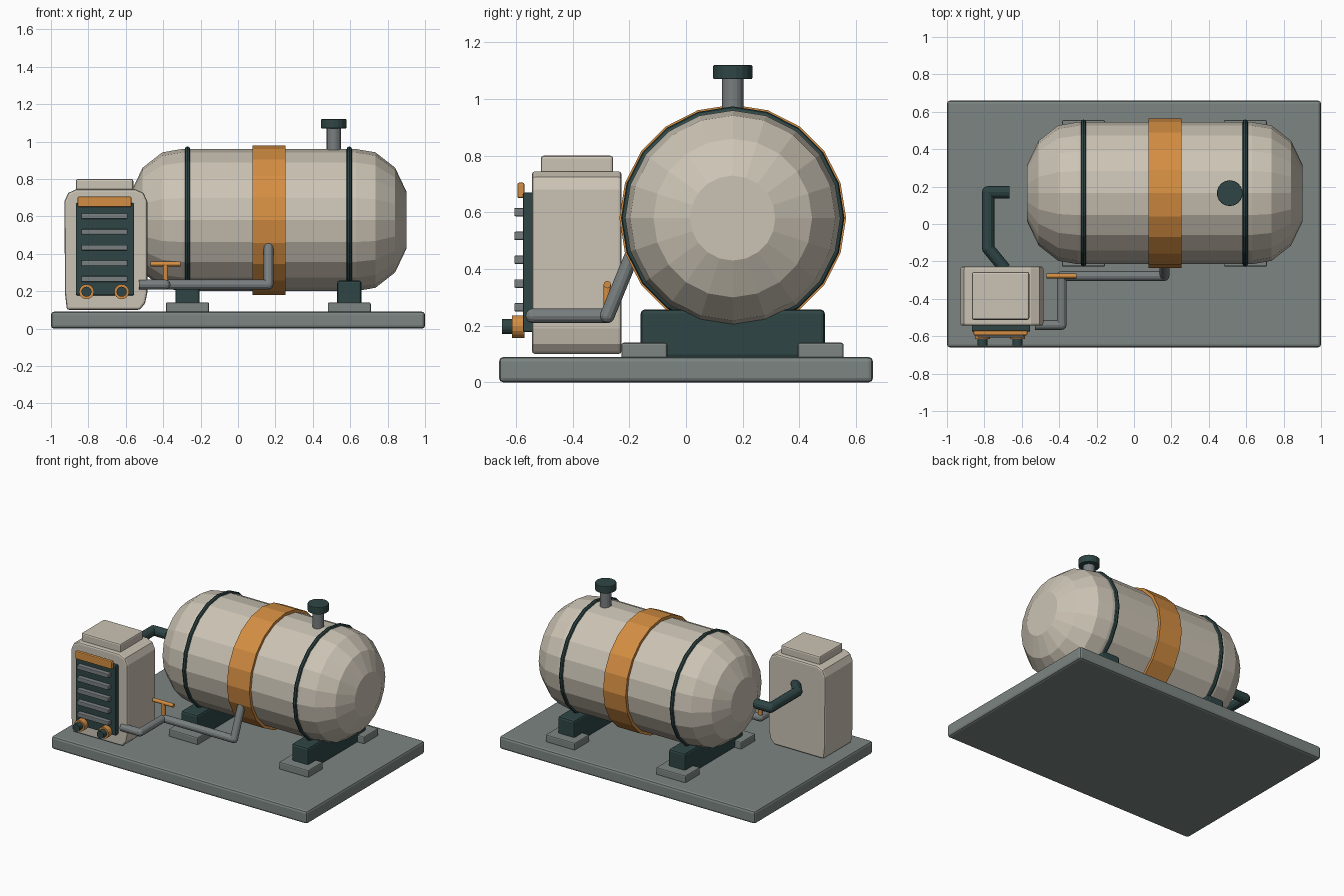
import bpy, bmesh, math
from mathutils import Vector, Matrix

cube = bpy.data.objects.get("Cube")
if cube:
    bpy.data.objects.remove(cube, do_unlink=True)


def material(name, rgb):
    m = bpy.data.materials.new(name)
    m.use_nodes = True
    m.diffuse_color = (*rgb, 1)
    m.node_tree.nodes["Principled BSDF"].inputs["Base Color"].default_value = (*rgb, 1)
    return m


CREAM = material("warm cream", (0.60, 0.55, 0.46))
SLATE = material("slate grey", (0.20, 0.235, 0.225))
STEEL = material("steel grey", (0.19, 0.21, 0.215))
TEAL = material("dark teal", (0.028, 0.060, 0.060))
ORANGE = material("orange", (0.66, 0.27, 0.055))


def finish(name, bm, mat, bevel=0, segments=2):
    bmesh.ops.recalc_face_normals(bm, faces=bm.faces)
    me = bpy.data.meshes.new(name)
    bm.to_mesh(me)
    bm.free()
    me.materials.append(mat)
    ob = bpy.data.objects.new(name, me)
    bpy.context.collection.objects.link(ob)
    if bevel:
        mod = ob.modifiers.new("Bevel", "BEVEL")
        mod.width = bevel
        mod.segments = segments
        mod.limit_method = "ANGLE"
        mod.angle_limit = math.radians(50)
    return ob


def box(name, x, y, z, mat, bevel=0.01):
    """Box from (min, max) ranges along each axis."""
    bm = bmesh.new()
    bmesh.ops.create_cube(bm, size=1)
    for v in bm.verts:
        v.co = [sum(r) / 2 + c * (r[1] - r[0]) for r, c in zip((x, y, z), v.co)]
    return finish(name, bm, mat, bevel)


def add_rod(bm, a, b, radius, sides):
    a, b = Vector(a), Vector(b)
    turn = (b - a).to_track_quat("Z", "Y").to_matrix().to_4x4()
    bmesh.ops.create_cone(bm, cap_ends=True, segments=sides, radius1=radius, radius2=radius,
                          depth=(b - a).length, matrix=Matrix.Translation((a + b) / 2) @ turn)


def rod(name, a, b, radius, mat, sides=16, bevel=0):
    bm = bmesh.new()
    add_rod(bm, a, b, radius, sides)
    return finish(name, bm, mat, bevel)


def pipe(name, points, radius, mat):
    """Straight runs with round elbows at the inner points."""
    bm = bmesh.new()
    for a, b in zip(points, points[1:]):
        add_rod(bm, a, b, radius, 12)
    for p in points[1:-1]:
        bmesh.ops.create_uvsphere(bm, u_segments=12, v_segments=8, radius=radius,
                                  matrix=Matrix.Translation(p))
    return finish(name, bm, mat)


def lathe_x(name, profile, centre, mat, sides=20, closed=False):
    """Revolve (x, radius) points around a lengthwise axis."""
    bm = bmesh.new()
    rings = []
    for x, r in profile:
        angles = [2 * math.pi * i / sides for i in range(sides)]
        rings.append([bm.verts.new((x, centre[0] + r * math.sin(t), centre[1] + r * math.cos(t)))
                      for t in angles])
    pairs = list(zip(rings, rings[1:]))
    if closed:
        pairs.append((rings[-1], rings[0]))
    else:
        bm.faces.new(rings[0])
        bm.faces.new(rings[-1])
    for p, q in pairs:
        for i in range(sides):
            j = (i + 1) % sides
            bm.faces.new((p[i], p[j], q[j], q[i]))
    return finish(name, bm, mat)


# Base slab
box("base_slab", (-1, 1), (-0.66, 0.66), (0, 0.09), SLATE, 0.016)

# Tank with stepped domed ends
AXIS = (0.165, 0.58)
MID = 0.165
half = [(0.465, 0.38), (0.57, 0.362), (0.675, 0.28), (0.737, 0.15)]
profile = [(MID - d, r) for d, r in reversed(half)] + [(MID + d, r) for d, r in half]
lathe_x("tank_body", profile, AXIS, CREAM)

# Wide centre band and two thin hoops
lathe_x("centre_band", [(0.077, 0.37), (0.077, 0.4), (0.253, 0.4), (0.253, 0.37)],
        AXIS, ORANGE, closed=True)
for side, x in (("right", -0.27), ("left", 0.595)):
    ring = [(x + 0.014 * math.cos(k * math.pi / 4), 0.38 + 0.014 * math.sin(k * math.pi / 4))
            for k in range(8)]
    lathe_x(f"{side}_hoop", ring, AXIS, TEAL, closed=True)
    # Saddle and its foot plates
    box(f"{side}_saddle", (x - 0.065, x + 0.065), (-0.16, 0.49), (0.085, 0.257), TEAL, 0.014)
    for end, y in (("front", -0.147), ("back", 0.475)):
        box(f"{side}_{end}_foot", (x - 0.115, x + 0.115), (y - 0.081, y + 0.081),
            (0.085, 0.14), SLATE, 0.008)

# Filler neck and cap
rod("filler_neck", (0.512, 0.165, 0.93), (0.512, 0.165, 1.08), 0.038, STEEL)
rod("filler_cap", (0.512, 0.165, 1.07), (0.512, 0.165, 1.12), 0.069, TEAL, 18, 0.004)

# Cabinet: chamfered outline extruded front to back
outline = [(-0.915, 0.10), (-0.525, 0.10), (-0.497, 0.135), (-0.485, 0.19), (-0.485, 0.68),
           (-0.505, 0.725), (-0.55, 0.745), (-0.865, 0.745), (-0.908, 0.725),
           (-0.928, 0.68), (-0.925, 0.19)]
bm = bmesh.new()
face = bm.faces.new([bm.verts.new((x, -0.544, z)) for x, z in outline])
solid = bmesh.ops.extrude_face_region(bm, geom=[face])
bmesh.ops.translate(bm, vec=(0, 0.317, 0),
                    verts=[v for v in solid["geom"] if isinstance(v, bmesh.types.BMVert)])
finish("cabinet_body", bm, CREAM, 0.012)
box("cabinet_lid", (-0.867, -0.56), (-0.512, -0.257), (0.73, 0.80), CREAM, 0.01)

# Front grille with header strip and slats
box("grille_panel", (-0.867, -0.555), (-0.575, -0.535), (0.178, 0.67), TEAL, 0.006)
box("header_strip", (-0.857, -0.57), (-0.595, -0.57), (0.65, 0.705), ORANGE, 0.006)
for i in range(5):
    z = 0.265 + i * 0.084
    box(f"slat_{i + 1}", (-0.837, -0.59), (-0.606, -0.57), (z - 0.015, z + 0.015), STEEL, 0.005)

# Two outlet fittings
for side, x in (("right", -0.81), ("left", -0.622)):
    rod(f"{side}_outlet_collar", (x, -0.614, 0.197), (x, -0.57, 0.197), 0.04, ORANGE)
    rod(f"{side}_outlet_tip", (x, -0.65, 0.197), (x, -0.60, 0.197), 0.027, TEAL)

# Feed pipe from the cabinet to the tank, with its valve
pipe("feed_pipe", [(-0.53, -0.54, 0.235), (-0.387, -0.54, 0.235), (-0.387, -0.278, 0.235),
                   (0.163, -0.278, 0.235), (0.163, -0.19, 0.45)], 0.026, STEEL)
rod("valve_stem", (-0.387, -0.278, 0.235), (-0.387, -0.278, 0.345), 0.014, ORANGE, 12)
rod("valve_handle", (-0.467, -0.278, 0.345), (-0.307, -0.278, 0.345), 0.013, ORANGE, 12)

# Rear return pipe
pipe("return_pipe", [(-0.69, -0.24, 0.57), (-0.78, -0.13, 0.58), (-0.78, 0.17, 0.58),
                     (-0.665, 0.17, 0.58)], 0.033, TEAL)
